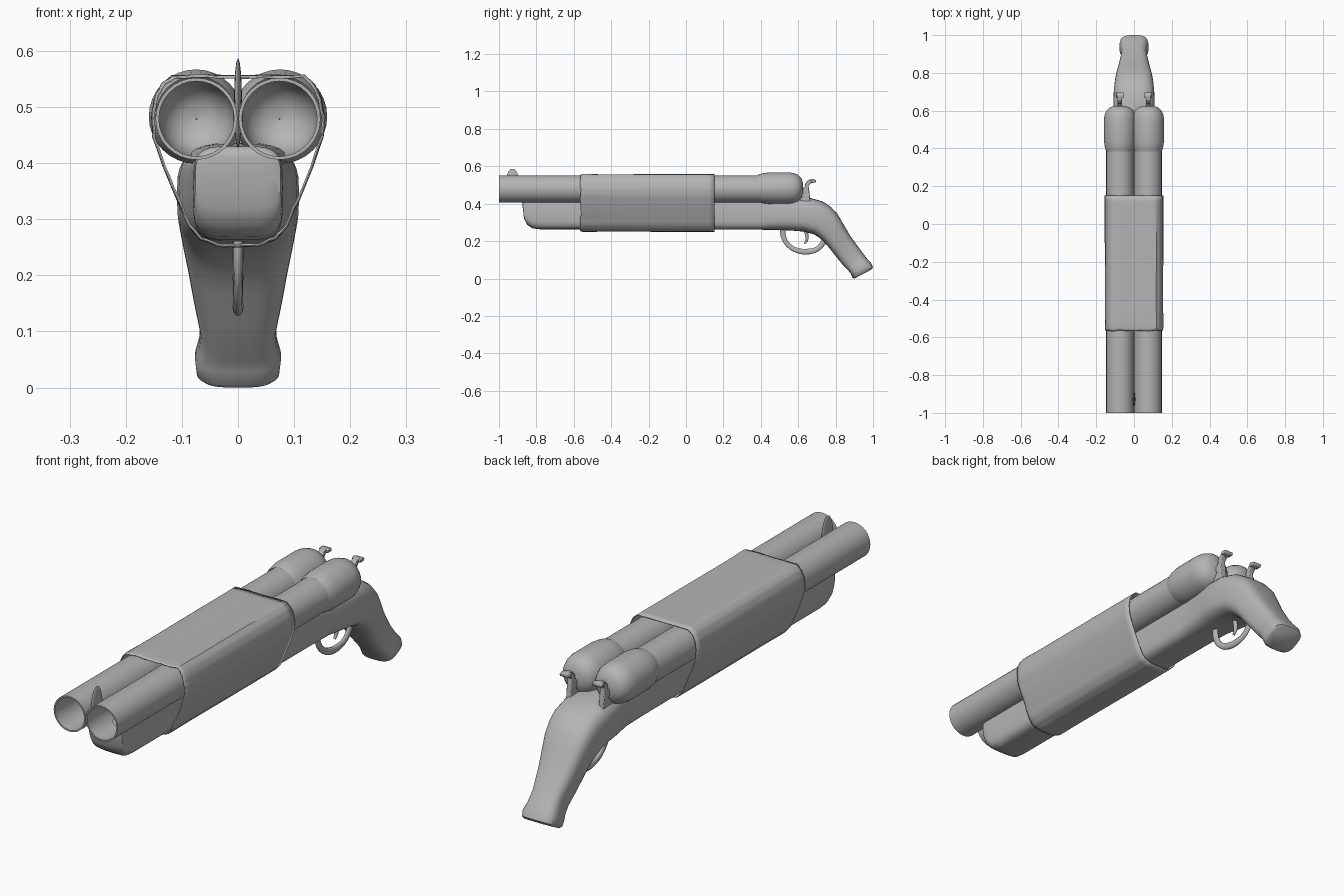
import bpy, bmesh, math, random
from mathutils import Vector

if "Cube" in bpy.data.objects:
    bpy.data.objects.remove(bpy.data.objects["Cube"])

random.seed(4)

# one dark grey for the whole model
GREY = bpy.data.materials.new("dark_grey")
GREY.diffuse_color = (.46, .46, .46, 1)
GREY.use_nodes = True
GREY.node_tree.nodes["Principled BSDF"].inputs["Base Color"].default_value = GREY.diffuse_color


def finish(name, bm, angle=40):
    bmesh.ops.recalc_face_normals(bm, faces=bm.faces)
    me = bpy.data.meshes.new(name)
    bm.to_mesh(me)
    bm.free()
    me.materials.append(GREY)
    ob = bpy.data.objects.new(name, me)
    bpy.context.collection.objects.link(ob)
    bpy.ops.object.select_all(action='DESELECT')
    bpy.context.view_layer.objects.active = ob
    ob.select_set(True)
    bpy.ops.object.shade_smooth_by_angle(angle=math.radians(angle))
    return ob


def loft(bm, rings, caps=True):
    rows = [[bm.verts.new(p) for p in r] for r in rings]
    n = len(rows[0])
    for a, b in zip(rows, rows[1:]):
        for i in range(n):
            j = (i + 1) % n
            bm.faces.new((a[i], a[j], b[j], b[i]))
    if caps:
        bm.faces.new(rows[0])
        bm.faces.new(rows[-1])


def lathe(name, profile, x, z, n=32):
    # open-ended profile of (radius, y) turned about an axis along y
    rings = [[(x + r * math.cos(2 * math.pi * i / n), y, z + r * math.sin(2 * math.pi * i / n))
              for i in range(n)] for r, y in profile]
    bm = bmesh.new()
    loft(bm, rings, caps=False)
    return finish(name, bm)


def plate(name, outline, x, half):
    # side outline of (y, z) given thickness across x
    bm = bmesh.new()
    loft(bm, [[(x + s * half, y, z) for y, z in outline] for s in (-1, 1)])
    ob = finish(name, bm)
    bev = ob.modifiers.new("bevel", 'BEVEL')
    bev.width = 0.003
    bev.segments = 2
    return ob


def rod(name, pts, radius, flat=1.0):
    cu = bpy.data.curves.new(name, 'CURVE')
    cu.dimensions = '3D'
    cu.bevel_depth = 1.0
    cu.bevel_resolution = 3
    cu.use_fill_caps = True
    cu.materials.append(GREY)
    sp = cu.splines.new('BEZIER')
    sp.bezier_points.add(len(pts) - 1)
    for bp, (y, z), r in zip(sp.bezier_points, pts, radius):
        bp.co = (0, y, z)
        bp.radius = r
        bp.handle_left_type = bp.handle_right_type = 'AUTO'
    sp.resolution_u = 6
    ob = bpy.data.objects.new(name, cu)
    ob.scale.x = flat
    bpy.context.collection.objects.link(ob)
    return ob


# barrels with bores, breech domes and hammers, one set per side
for side, s in (("left", -1), ("right", 1)):
    lathe("barrel_" + side, [(.073, .50), (.073, -1), (.067, -1), (.067, .53), (.062, .565),
                             (.048, .592), (.025, .607), (.001, .61)], s * .074, .479)
    lathe("breech_" + side, [(.072, .385), (.079, .405), (.084, .44), (.084, .55), (.081, .575),
                             (.071, .60), (.053, .617), (.028, .625), (.001, .627)], s * .075, .483)
    plate("hammer_" + side, [(.60, .41), (.665, .41), (.66, .46), (.655, .495), (.668, .511),
                             (.69, .513), (.696, .525), (.68, .532), (.655, .528), (.637, .508),
                             (.634, .485), (.615, .478), (.612, .462), (.63, .452)], s * .075, .012)
    plate("hammer_spur_" + side, [(.668, .514), (.693, .514), (.697, .526), (.68, .531), (.666, .528)],
          s * .075, .02)

# stock: fore-end and grip lofted through rounded-square sections
# each entry: top (y, z), bottom (y, z), half width
SECTIONS = [
    (-.876, .41, -.872, .37, .068), (-.874, .422, -.866, .32, .076), (-.865, .43, -.85, .288, .079),
    (-.84, .43, -.82, .268, .08), (-.80, .43, -.78, .263, .08), (.38, .43, .38, .261, .08),
    (.50, .435, .50, .26, .092), (.58, .436, .57, .256, .105), (.66, .432, .62, .252, .109),
    (.73, .412, .68, .238, .107), (.775, .383, .71, .22, .103), (.81, .345, .735, .20, .098),
    (.845, .285, .765, .165, .089), (.877, .23, .80, .12, .08), (.935, .15, .845, .065, .067),
    (.965, .11, .865, .045, .07), (.99, .082, .88, .028, .077), (1.0, .06, .89, .004, .074),
    (.992, .048, .90, .0, .064)]


def section(ty, tz, by, bz, hw, n=32):
    t, b = Vector((0, ty, tz)), Vector((0, by, bz))
    e = 0.48 if ty < .45 else 0.62
    ring = []
    for i in range(n):
        a = 2 * math.pi * i / n
        c, s = math.cos(a), math.sin(a)
        u = math.copysign(abs(c) ** e, c)
        v = math.copysign(abs(s) ** e, s)
        p = (t + b) / 2 + (t - b) / 2 * v
        p.x = hw * u
        ring.append(p)
    return ring


bm = bmesh.new()
loft(bm, [section(*s) for s in SECTIONS])
finish("stock", bm, 50)

# wrapped sleeve: open thin shell with a ragged front edge and faint creases
HALF = [(0, .557), (.06, .558), (.118, .557), (.138, .54), (.15, .515), (.155, .482), (.152, .445),
        (.135, .395), (.11, .335), (.088, .285), (.068, .263), (.035, .251), (0, .25)]
outline = HALF + [(-x, z) for x, z in HALF[-2:0:-1]]
dense = []
for (x0, z0), (x1, z1) in zip(outline, outline[1:] + outline[:1]):
    dense += [(x0 + (x1 - x0) * k / 3, z0 + (z1 - z0) * k / 3) for k in range(3)]
rag = [random.uniform(-.007, .007) for _ in dense]
rings = []
for y, wob, sc in ((-.565, .8, .98), (-.552, 1, .997), (-.525, .6, 1.0), (-.46, .3, .995),
                   (-.34, .2, .995), (-.10, .15, 1), (.12, .1, 1), (.152, .05, 1)):
    ring = []
    for (x, z), r in zip(dense, rag):
        k = sc + wob * r * 1.5
        ring.append((x * k, y + wob * r * .6, min(.56, .405 + (z - .405) * k)))
    rings.append(ring)
bm = bmesh.new()
loft(bm, rings, caps=False)
sleeve = finish("wrapped_sleeve", bm, 40)
sol = sleeve.modifiers.new("thickness", 'SOLIDIFY')
sol.thickness = 0.003
sol.offset = -1

# front sight blade between the muzzles
bm = bmesh.new()
bmesh.ops.create_uvsphere(bm, u_segments=16, v_segments=12, radius=1)
for v in bm.verts:
    v.co = Vector((v.co.x * .007, v.co.y * .037 - .928, v.co.z * .08 + .507))
finish("front_sight", bm)

# trigger guard and trigger
rod("trigger_guard", [(.515, .275), (.522, .22), (.553, .173), (.60, .149), (.65, .144),
                      (.70, .157), (.732, .19), (.75, .225)],
    [.016, .014, .013, .015, .016, .014, .015, .02], .62)
rod("trigger", [(.635, .27), (.645, .235), (.645, .205), (.634, .186)], [.011, .01, .008, .005])
